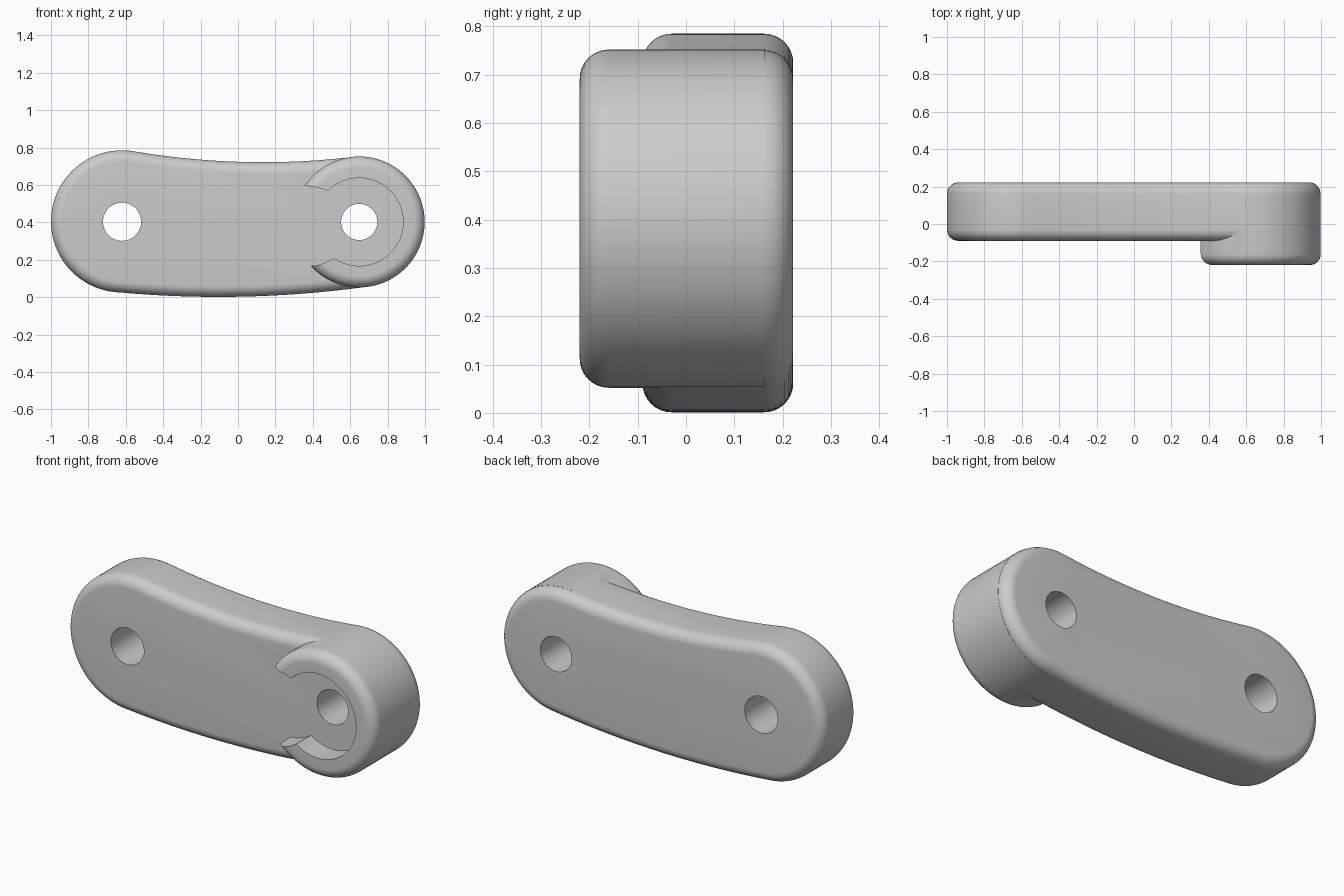
import bpy, bmesh, math
from mathutils import Vector

if "Cube" in bpy.data.objects:
    bpy.data.objects.remove(bpy.data.objects["Cube"], do_unlink=True)

grey = bpy.data.materials.new("plain grey")
grey.use_nodes = True
COLOUR = (0.6, 0.6, 0.6, 1)
grey.diffuse_color = COLOUR
grey.node_tree.nodes["Principled BSDF"].inputs["Base Color"].default_value = COLOUR

FRONT, PLATE_FRONT, BACK = -0.22, -0.09, 0.222
FILLET = 0.06
LEFT, LEFT_R = Vector((-0.62, 0.405)), 0.38
RIGHT, RIGHT_R = Vector((0.648, 0.402)), 0.35


def arc(centre, radius, start, end, steps):
    """Points on a circle in x and z, angles in degrees."""
    angles = [math.radians(start + (end - start) * i / steps) for i in range(steps + 1)]
    return [centre + radius * Vector((math.cos(a), math.sin(a))) for a in angles]


def bowed(a, b, sag, steps=24):
    """Inner points of a parabola from a to b that dips by sag."""
    return [a.lerp(b, i / steps) - Vector((0, 4 * sag * (i / steps) * (1 - i / steps)))
            for i in range(1, steps)]


def inset(points, amount):
    """Move a counter-clockwise outline inwards along its normals."""
    result = []
    for i, p in enumerate(points):
        t = (points[(i + 1) % len(points)] - points[i - 1]).normalized()
        result.append(p + amount * Vector((-t.y, t.x)))
    return result


def loft(name, points, levels):
    """Solid through copies of an outline; each level is (y, inset)."""
    bm = bmesh.new()
    rings = [[bm.verts.new((p.x, y, p.y)) for p in inset(points, amount)]
             for y, amount in levels]
    for r, s in zip(rings, rings[1:]):
        for i in range(len(r)):
            j = (i + 1) % len(r)
            bm.faces.new((r[i], r[j], s[j], s[i]))
    bm.faces.new(rings[0])
    bm.faces.new(rings[-1])
    bmesh.ops.recalc_face_normals(bm, faces=bm.faces)
    mesh = bpy.data.meshes.new(name)
    bm.to_mesh(mesh)
    bm.free()
    mesh.materials.append(grey)
    obj = bpy.data.objects.new(name, mesh)
    bpy.context.collection.objects.link(obj)
    return obj


def rounded(y, direction, steps=8):
    """Levels of a quarter-round edge starting at face y."""
    angles = [math.pi / 2 * i / steps for i in range(steps + 1)]
    return [(y + direction * FILLET * (1 - math.cos(a)), FILLET * (1 - math.sin(a)))
            for a in angles]


def combine(target, tool, operation):
    mod = target.modifiers.new("join", 'BOOLEAN')
    mod.operation, mod.object, mod.solver = operation, tool, 'EXACT'
    bpy.context.view_layer.objects.active = target
    bpy.ops.object.modifier_apply(modifier=mod.name)
    bpy.data.objects.remove(tool, do_unlink=True)


# Curved link plate, rounded on front and back edges
left_end = arc(LEFT, LEFT_R, 80, 268, 48)
right_end = arc(RIGHT, RIGHT_R - 0.001, -82, 97, 48)
outline = (left_end + bowed(left_end[-1], right_end[0], 0.038)
           + right_end + bowed(right_end[-1], left_end[0], 0.041))
link = loft("link_plate", outline, rounded(PLATE_FRONT, 1) + rounded(BACK, -1)[::-1])

# Raised collar around the right pivot, open towards the plate
collar = loft("collar", arc(RIGHT, RIGHT_R, 0, 355, 71),
              rounded(FRONT, 1) + [(BACK - FILLET, 0)])
pocket_span = [(FRONT - 0.1, 0), (PLATE_FRONT + 0.04, 0)]
combine(collar, loft("pocket", arc(RIGHT, 0.235, 0, 355, 71), pocket_span), 'DIFFERENCE')
gap = [Vector(p) for p in ((0.2, 0.6), (0.2, 0.15), (0.39, 0.167), (0.43, 0.172),
                           (0.47, 0.185), (0.515, 0.21), (0.6, 0.3), (0.6, 0.5),
                           (0.483, 0.567), (0.45, 0.58), (0.41, 0.588), (0.355, 0.596))]
combine(collar, loft("gap", gap, pocket_span), 'DIFFERENCE')
combine(link, collar, 'UNION')

# Pivot holes
for centre, radius in ((LEFT - Vector((0, 0.002)), 0.102), (RIGHT, 0.097)):
    combine(link, loft("hole", arc(centre, radius, 0, 350, 35), [(-0.4, 0), (0.4, 0)]),
            'DIFFERENCE')

bpy.ops.object.select_all(action='DESELECT')
link.select_set(True)
bpy.context.view_layer.objects.active = link
bpy.ops.object.shade_smooth_by_angle(angle=math.radians(30))
